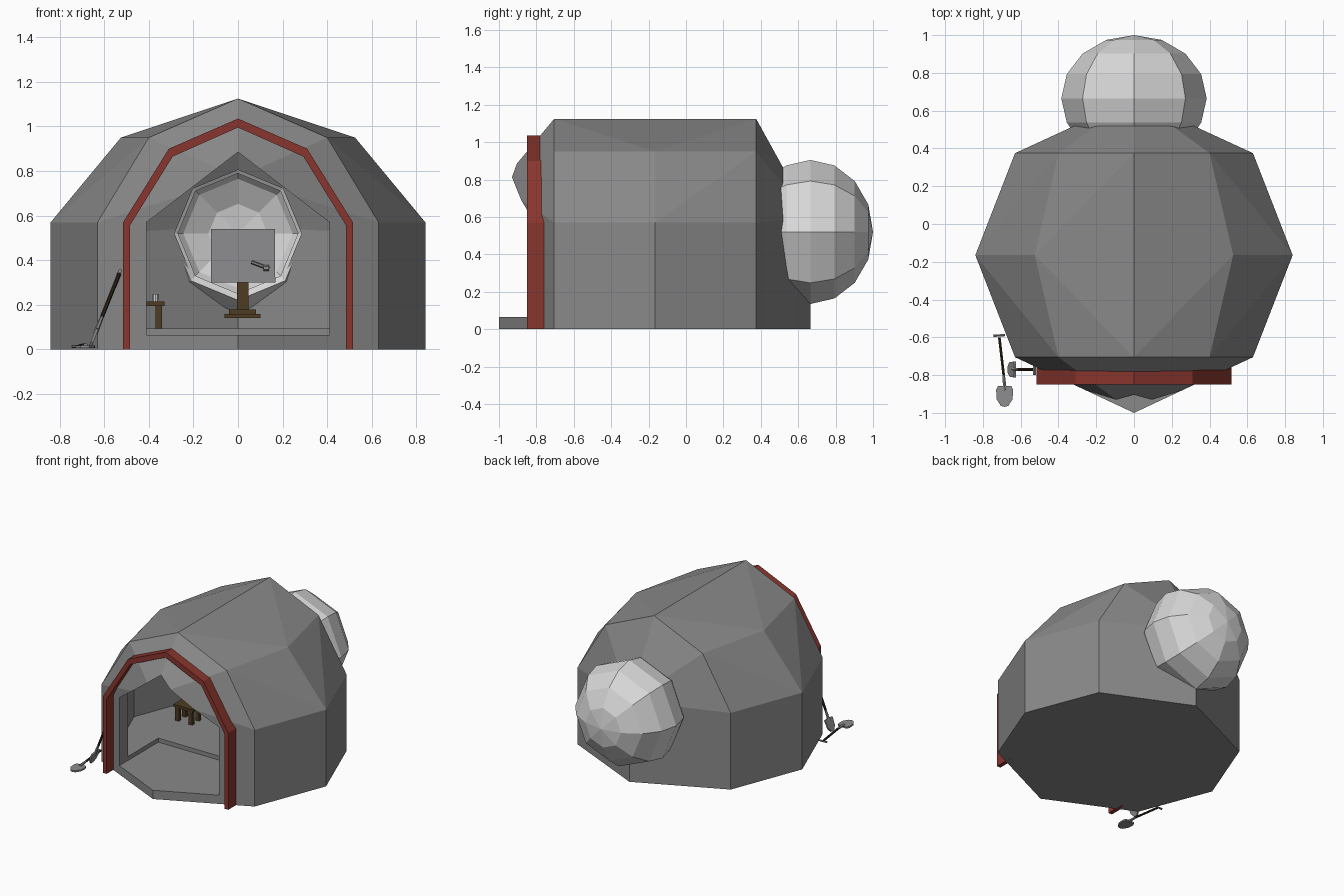
import bpy, bmesh, math
from mathutils import Vector, Matrix

if "Cube" in bpy.data.objects:
    bpy.data.objects.remove(bpy.data.objects["Cube"])


def mat(name, r, g, b):
    m = bpy.data.materials.new(name)
    m.diffuse_color = (r, g, b, 1)
    m.use_nodes = True
    m.node_tree.nodes["Principled BSDF"].inputs["Base Color"].default_value = m.diffuse_color
    return m


GREY = mat("hut grey", 0.25, 0.25, 0.25)
PALE = mat("pale grey", 0.68, 0.68, 0.68)
RED = mat("door red", 0.25, 0.035, 0.026)
BROWN = mat("wood brown", 0.075, 0.045, 0.016)
DARK = mat("handle dark brown", 0.03, 0.018, 0.01)
METAL = mat("tool metal", 0.27, 0.27, 0.28)


def finish(bm, name, m):
    bmesh.ops.recalc_face_normals(bm, faces=bm.faces)
    me = bpy.data.meshes.new(name)
    bm.to_mesh(me)
    bm.free()
    me.materials.append(m)
    ob = bpy.data.objects.new(name, me)
    bpy.context.collection.objects.link(ob)
    return ob


def box(name, m, lo, hi, turn=0):
    bm = bmesh.new()
    lo, hi = Vector(lo), Vector(hi)
    bmesh.ops.create_cube(bm, size=1, matrix=Matrix.Translation((lo + hi) / 2)
                          @ Matrix.Rotation(turn, 4, 'Z')
                          @ Matrix.Diagonal((*(hi - lo), 1)))
    return finish(bm, name, m)


def prism(name, m, pts, y0, y1):
    """Extrude an (x, z) outline along y."""
    bm = bmesh.new()
    f = bm.faces.new([bm.verts.new((x, y0, z)) for x, z in pts])
    g = bmesh.ops.extrude_face_region(bm, geom=[f])["geom"]
    bmesh.ops.translate(bm, vec=(0, y1 - y0, 0),
                        verts=[v for v in g if isinstance(v, bmesh.types.BMVert)])
    return finish(bm, name, m)


def rod(name, m, a, b, r, r2=None, n=6):
    a, b = Vector(a), Vector(b)
    d = b - a
    bm = bmesh.new()
    bmesh.ops.create_cone(bm, cap_ends=True, segments=n, radius1=r,
                          radius2=r if r2 is None else r2, depth=d.length,
                          matrix=Matrix.Translation((a + b) / 2)
                          @ d.to_track_quat('Z', 'Y').to_matrix().to_4x4())
    return finish(bm, name, m)


def mirrored(half):
    """Close a right-hand outline that ends on the centre line."""
    return half + [(-x, z) for x, z in reversed(half) if x > 0]


def dome(name, k=1.0, kz=1.0, floor=0.0):
    """Eight-sided barrel hut with pointed front and back."""
    cy = -0.165
    bm = bmesh.new()
    for y, a, b in ((-0.54, 0.63, 0.40), (0, 0.84, 0.525), (0.54, 0.63, 0.40)):
        for x, z in mirrored([(a, 0), (a, 0.57), (b, 0.95), (0, 1.125)]):
            bm.verts.new((x * k, cy + y * k, max(z * kz, floor)))
    for y, z in ((-0.835, 0), (-0.835, 0.77), (0.83, 0), (0.83, 0.60)):
        bm.verts.new((0, cy + y * k, max(z * kz, floor)))
    bmesh.ops.convex_hull(bm, input=bm.verts)
    bmesh.ops.dissolve_limit(bm, angle_limit=0.005, verts=bm.verts, edges=bm.edges)
    bmesh.ops.triangulate(bm, faces=bm.faces)
    return finish(bm, name, GREY)


def cut(ob, cutter):
    md = ob.modifiers.new("cut", 'BOOLEAN')
    md.operation, md.solver, md.object = 'DIFFERENCE', 'EXACT', cutter
    bpy.context.view_layer.objects.active = ob
    bpy.ops.object.modifier_apply(modifier=md.name)
    bpy.data.objects.remove(cutter)


# Hut: hollow shell, doorway with sunken entry floor, round opening at the back
hut = dome("hut_shell")
cut(hut, dome("inside_cutter", 0.88, 0.92, 0.095))
cut(hut, prism("door_cutter", GREY,
               mirrored([(0.41, 0.065), (0.41, 0.57), (0, 0.885)]), -1.2, -0.35))
cut(hut, prism("window_cutter", GREY,
               [(0.285 * math.sin(i * math.pi / 4), 0.52 + 0.285 * math.cos(i * math.pi / 4))
                for i in range(8)], 0.3, 0.9))

# Red door frame
outer = mirrored([(0.515, 0), (0.515, 0.57), (0.31, 0.90), (0, 1.035)])
inner = mirrored([(0.485, 0), (0.485, 0.555), (0.293, 0.865), (0, 0.995)])
prism("door_frame", RED, outer + inner[::-1], -0.85, -0.705)

# Pale rear bubble: hollow eight-sided shell around the y axis
angles = [-39, -22.5, 0, 22.5, 45, 67.5, 90]
prof = [(0.665 + 0.335 * k * math.sin(math.radians(t)), 0.385 * k * math.cos(math.radians(t)))
        for k, ts in ((1, angles), (0.9, angles[::-1])) for t in ts]
bm = bmesh.new()
rings = [[bm.verts.new((r * math.sin(i * math.pi / 4), y, 0.52 + r * math.cos(i * math.pi / 4)))
          for i in range(8)] for y, r in prof]
for j, ring in enumerate(rings):
    nxt = rings[(j + 1) % len(rings)]
    if j == len(angles) - 1:
        continue
    for i in range(8):
        bm.faces.new((ring[i], ring[(i + 1) % 8], nxt[(i + 1) % 8], nxt[i]))
bmesh.ops.remove_doubles(bm, verts=bm.verts, dist=0.0005)
finish(bm, "rear_bubble", PALE)

# Pedestal with grey chest inside
box("pedestal_base", BROWN, (-0.06, 0.12, 0.14), (0.10, 0.28, 0.16))
box("pedestal_step", BROWN, (-0.04, 0.14, 0.16), (0.08, 0.26, 0.18))
box("pedestal_post", BROWN, (-0.005, 0.175, 0.18), (0.047, 0.225, 0.305))
box("chest_base", METAL, (-0.122, 0.10, 0.30), (0.167, 0.30, 0.325))
box("chest", METAL, (-0.12, 0.105, 0.325), (0.165, 0.295, 0.54))
rod("chest_handle", METAL, (0.06, 0.095, 0.392), (0.14, 0.095, 0.362), 0.008)
rod("chest_handle_knob", METAL, (0.115, 0.09, 0.365), (0.14, 0.09, 0.365), 0.013)

# Small stool with a cup
cx, cy = -0.41, 0.0
box("stool_seat", BROWN, (cx - 0.08, cy - 0.06, 0.195), (cx + 0.08, cy + 0.06, 0.215))
for sx in (-1, 1):
    for sy in (-1, 1):
        x, y = cx + sx * 0.055, cy + sy * 0.04
        box("stool_leg", BROWN, (x - 0.015, y - 0.013, 0.095), (x + 0.015, y + 0.013, 0.196))
rod("cup", PALE, (-0.37, cy, 0.214), (-0.37, cy, 0.248), 0.012, 0.014, 8)


# Digging tools: blade outline pushed along local +x, handle along local -x
def blade(name, half, thick, matrix):
    ob = prism(name, METAL, mirrored(half), -thick / 2, thick / 2)
    ob.data.transform(matrix)


# Shovel lying on the ground
head = [(0.035, 0.0), (0.045, 0.02), (0.042, 0.07), (0.02, 0.105), (0, 0.11)]
blade("ground_shovel_blade", head, 0.012,
      Matrix.Translation((-0.685, -0.858, 0.012)) @ Matrix.Rotation(math.radians(90), 4, 'X')
      @ Matrix.Diagonal((1, 1, -1, 1)))
for ob in [o for o in bpy.data.objects if o.name == "ground_shovel_blade"]:
    # keep the blade pointing to the front whichever way it was turned
    if sum(v.co.y for v in ob.data.vertices) / len(ob.data.vertices) > -0.858:
        ob.data.transform(Matrix.Translation((0, -1.716, 0)) @ Matrix.Diagonal((1, -1, 1, 1)))
        ob.data.flip_normals()
rod("ground_shovel_socket", METAL, (-0.683, -0.88, 0.018), (-0.69, -0.80, 0.02), 0.011, 0.008)
rod("ground_shovel_handle", DARK, (-0.69, -0.80, 0.02), (-0.713, -0.60, 0.015), 0.008)
rod("ground_shovel_grip", METAL, (-0.745, -0.592, 0.014), (-0.682, -0.588, 0.014), 0.007)

# Shovel leaning on the door frame
lean = Vector((0.14, 0, 0.35)).normalized()
foot = Vector((-0.665, -0.77, 0.008))
side = Vector((0, 1, 0))
face = side.cross(lean)
m = Matrix((side, face, lean)).transposed().to_4x4()
m.translation = foot
blade("leaning_shovel_blade", [(0.015, 0.0), (0.038, 0.03), (0.042, 0.09), (0, 0.095)], 0.012, m)
rod("leaning_shovel_socket", METAL, foot + lean * 0.07, foot + lean * 0.16, 0.011, 0.008)
rod("leaning_shovel_handle", DARK, foot + lean * 0.15, foot + lean * 0.36, 0.009)
top = foot + lean * 0.37
rod("leaning_shovel_grip", METAL, top - side * 0.03, top + side * 0.03, 0.009)
